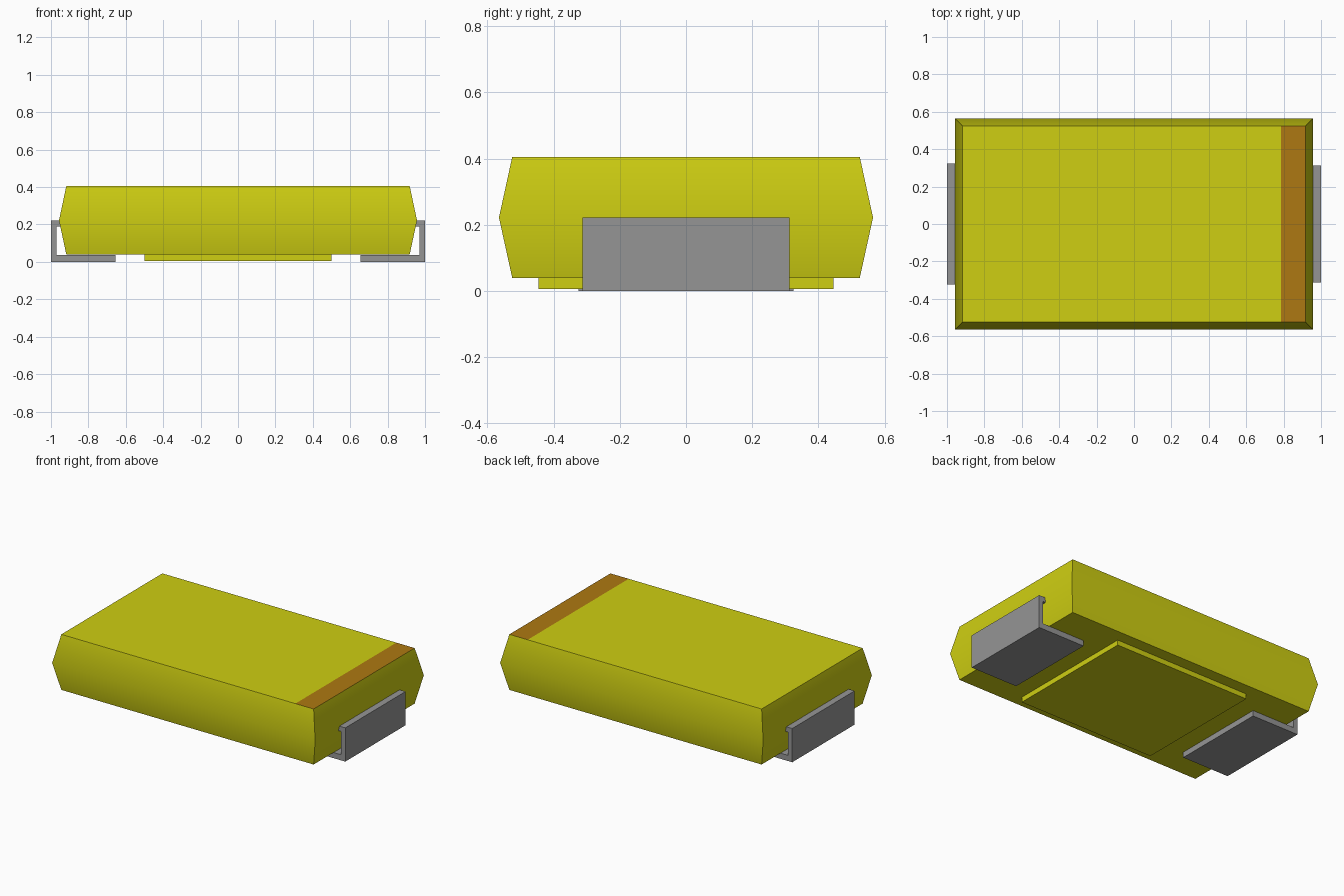
import bpy
import bmesh

if "Cube" in bpy.data.objects:
    bpy.data.objects.remove(bpy.data.objects["Cube"], do_unlink=True)


def material(name, rgb):
    mat = bpy.data.materials.new(name)
    mat.use_nodes = True
    mat.diffuse_color = (*rgb, 1)
    mat.node_tree.nodes["Principled BSDF"].inputs["Base Color"].default_value = (*rgb, 1)
    return mat


yellow = material("yellow plastic", (0.62, 0.62, 0.006))
orange = material("orange band", (0.42, 0.19, 0.006))
grey = material("grey metal", (0.30, 0.30, 0.30))


def add_object(name, bm, *mats):
    bmesh.ops.recalc_face_normals(bm, faces=bm.faces)
    mesh = bpy.data.meshes.new(name)
    bm.to_mesh(mesh)
    bm.free()
    for mat in mats:
        mesh.materials.append(mat)
    obj = bpy.data.objects.new(name, mesh)
    bpy.context.collection.objects.link(obj)
    return obj


def loft(rings):
    """Stack rectangles given as (half width, half depth, height)."""
    bm = bmesh.new()
    loops = [[bm.verts.new((sx * w, sy * d, z))
              for sx, sy in ((-1, -1), (1, -1), (1, 1), (-1, 1))]
             for w, d, z in rings]
    for low, high in zip(loops, loops[1:]):
        for i in range(4):
            j = (i + 1) % 4
            bm.faces.new((low[i], low[j], high[j], high[i]))
    bm.faces.new(loops[0][::-1])
    bm.faces.new(loops[-1])
    return bm


# Moulded case, with the polarity band cut into the top face
bm = loft([(0.918, 0.525, 0.04), (0.957, 0.565, 0.222), (0.918, 0.525, 0.405)])
bm.faces.ensure_lookup_table()
top = bm.faces[-1]
bmesh.ops.bisect_plane(bm, geom=[top, *top.edges, *top.verts],
                       plane_co=(0.785, 0, 0), plane_no=(1, 0, 0))
bm.normal_update()
for face in bm.faces:
    if face.normal.z > 0.9 and face.calc_center_median().x > 0.785:
        face.material_index = 1
case = add_object("case", bm, yellow, orange)
bpy.context.view_layer.objects.active = case
case.select_set(True)
bpy.ops.object.shade_smooth_by_angle(angle=0.7)
case.select_set(False)

# Raised pad under the case
add_object("underside_pad", loft([(0.5, 0.445, 0.006), (0.5, 0.445, 0.041)]), yellow)

# Folded metal terminals: foot, upright and top lip
profile = [(0.655, 0), (1, 0), (1, 0.222), (0.94, 0.222),
           (0.94, 0.19), (0.97, 0.19), (0.97, 0.037), (0.655, 0.037)]
for name, side, half in (("left_terminal", 1, 0.313), ("right_terminal", -1, 0.324)):
    bm = bmesh.new()
    face = bm.faces.new([bm.verts.new((side * x, -half, z)) for x, z in profile])
    extruded = bmesh.ops.extrude_face_region(bm, geom=[face], use_keep_orig=True)["geom"]
    bmesh.ops.translate(bm, vec=(0, 2 * half, 0),
                        verts=[v for v in extruded if isinstance(v, bmesh.types.BMVert)])
    add_object(name, bm, grey)
